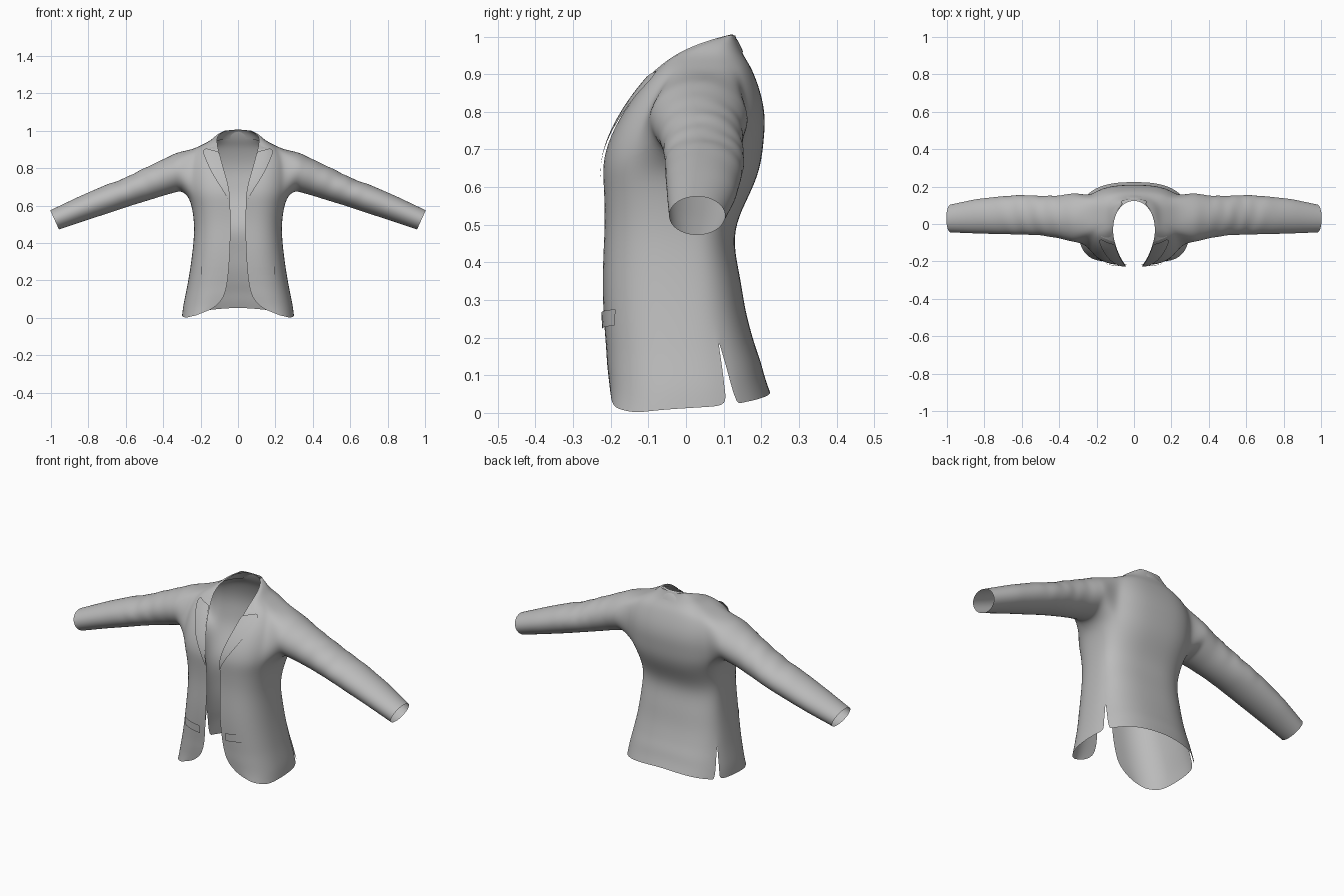
import bpy, bmesh, math
from mathutils import Vector

cube = bpy.data.objects.get("Cube")
if cube:
    bpy.data.objects.remove(cube)

cloth = bpy.data.materials.new("grey_cloth")
cloth.use_nodes = True
grey = (0.5, 0.5, 0.5, 1)
cloth.diffuse_color = grey
shader = cloth.node_tree.nodes["Principled BSDF"]
shader.inputs["Base Color"].default_value = grey
shader.inputs["Roughness"].default_value = 0.8

# Body sections: height, front edge x, front y, side y, half width, back y
SECTIONS = [
    (0, .14, -.2, 0, .3, .225), (.05, .09, -.205, 0, .295, .21),
    (.1, .07, -.21, 0, .285, .2), (.15, .06, -.212, 0, .275, .185),
    (.19, .055, -.215, 0, .268, .175), (.27, .048, -.22, 0, .255, .157),
    (.36, .043, -.222, 0, .243, .145), (.45, .04, -.218, 0, .235, .125),
    (.52, .04, -.215, 0, .236, .138), (.6, .042, -.218, .01, .248, .18),
    (.66, .043, -.222, .02, .268, .2), (.72, .055, -.207, .03, .272, .207),
    (.78, .073, -.178, .04, .27, .212), (.84, .09, -.14, .045, .262, .203),
    (.9, .105, -.09, .05, .235, .182), (.927, .111, -.06, .05, .19, .168),
    (.952, .116, -.03, .05, .14, .152), (.983, .103, .05, .06, .112, .138),
    (1.003, .06, .11, .115, .066, .131),
]
BOX = 0.75            # squareness of the cross-section
COLS = 16
VENT_COL, VENT_ROW = 10, 4
ARM_COLS, ARM_ROWS = (5, 11), (10, 14)


def lerp_table(table, key):
    """Interpolate the rows of a table by their first entry."""
    for a, b in zip(table, table[1:]):
        if key <= b[0]:
            f = (key - a[0]) / (b[0] - a[0])
            return [p + (q - p) * f for p, q in zip(a, b)]
    return list(table[-1])


def body_point(t, section):
    """Point on the left half, t from front edge (0) to back centre (1)."""
    z, edge, front, side, half, back = section
    s = max(math.sin(math.pi * t), 0) ** BOX
    c = abs(math.cos(math.pi * t)) ** BOX
    hem = lerp_table([(0, .045), (.12, .015), (.3, 0), (.62, .02), (1, .055)], t)[1]
    z += hem * max(0, 1 - z / .3)
    if t < .5:
        return Vector((edge + (half - edge) * s, side - (side - front) * c, z))
    return Vector((half * s if t < 1 else 0, side + (back - side) * c, z))


def front_point(x, z, lift):
    """Point on the front panel at x and z, lifted off the cloth."""
    _, edge, front, side, half, _ = lerp_table(SECTIONS, z)
    s = min(max((x - edge) / (half - edge), 0), 1) ** (1 / BOX)
    y = side - (side - front) * max(1 - s * s, 0) ** (BOX / 2)
    return Vector((x, y - lift, z + lift * .4))


def finish(name, bm, levels):
    mesh = bpy.data.meshes.new(name)
    bm.to_mesh(mesh)
    bm.free()
    mesh.materials.append(cloth)
    mesh.shade_smooth()
    obj = bpy.data.objects.new(name, mesh)
    bpy.context.collection.objects.link(obj)
    mirror = obj.modifiers.new("mirror", 'MIRROR')
    mirror.merge_threshold = 0.001
    if levels:
        sub = obj.modifiers.new("smooth", 'SUBSURF')
        sub.levels = sub.render_levels = levels
    return obj


def sheet(name, rows, levels=1):
    """Cloth sheet from rows of points."""
    bm = bmesh.new()
    grid = [[bm.verts.new(p) for p in row] for row in rows]
    for a, b in zip(grid, grid[1:]):
        for k in range(len(a) - 1):
            bm.faces.new((a[k], a[k + 1], b[k + 1], b[k]))
    return finish(name, bm, levels)


# Torso with side vents and an armhole
bm = bmesh.new()
grid = [[bm.verts.new(body_point(c / COLS, s)) for c in range(COLS + 1)]
        for s in SECTIONS]
vent = [bm.verts.new(body_point(VENT_COL / COLS + .045 * (1 - j / VENT_ROW), SECTIONS[j]))
        for j in range(VENT_ROW)]
for j in range(len(SECTIONS) - 1):
    for c in range(COLS):
        if ARM_COLS[0] <= c < ARM_COLS[1] and ARM_ROWS[0] <= j < ARM_ROWS[1]:
            continue
        quad = [grid[j][c], grid[j][c + 1], grid[j + 1][c + 1], grid[j + 1][c]]
        if c == VENT_COL and j < VENT_ROW:
            quad[0] = vent[j]
            if j + 1 < VENT_ROW:
                quad[3] = vent[j + 1]
        bm.faces.new(quad)

# Armhole loop, starting at its lower front corner
(c0, c1), (j0, j1) = ARM_COLS, ARM_ROWS
loop = ([grid[j0][c] for c in range(c0, c1)] + [grid[j][c1] for j in range(j0, j1)]
        + [grid[j1][c] for c in range(c1, c0, -1)]
        + [grid[j][c0] for j in range(j1, j0, -1)])
count = len(loop)

# Sleeve rings: top x, top z, bottom x, bottom z, front y, back y
SLEEVE = [
    (.32, .888, .305, .678, -.1, .168), (.42, .84, .39, .655, -.077, .153),
    (.52, .792, .48, .627, -.062, .152), (.62, .742, .58, .597, -.058, .157),
    (.72, .707, .68, .563, -.056, .15), (.86, .645, .82, .518, -.052, .135),
    (1.004, .576, .957, .472, -.046, .105),
]
STEPS = 3
rings = []
for i in range((len(SLEEVE) - 1) * STEPS + 1):
    k = min(i // STEPS, len(SLEEVE) - 2)
    f = i / STEPS - k
    tx, tz, bx, bz, y0, y1 = [p + (q - p) * f for p, q in zip(SLEEVE[k], SLEEVE[k + 1])]
    centre = Vector(((tx + bx) / 2, (y0 + y1) / 2, (tz + bz) / 2))
    up = Vector(((tx - bx) / 2, 0, (tz - bz) / 2))
    crease = .05 * max(0, 1 - abs(tx - .58) / .25)
    ring = []
    for n in range(count):
        a = math.tau * (n - (c1 - c0) / 2) / count
        puff = 1 + crease * math.sin(i * 2.4 + 2 * a) * (1 - math.cos(a)) / 2
        ring.append(bm.verts.new(centre - up * math.cos(a) * puff
                                 + Vector((0, (y1 - y0) / 2 * math.sin(a) * puff, 0))))
    rings.append(ring)
chain = [loop] + rings
for a, b in zip(chain, chain[1:]):
    for n in range(count):
        m = (n + 1) % count
        bm.faces.new((a[n], a[m], b[m], b[n]))
bmesh.ops.smooth_vert(bm, verts=loop, factor=.5,
                      use_axis_x=True, use_axis_y=True, use_axis_z=True)
finish("jacket_body_and_sleeves", bm, 2)

# Lapels: height and width beyond the front edge
LAPEL = [(.61, .004), (.66, .025), (.72, .052), (.78, .073), (.83, .087),
         (.865, .095), (.885, .075)]
rows = []
for z, width in LAPEL:
    edge = lerp_table(SECTIONS, z)[1]
    rows.append([front_point(edge + width * k / 5, z + .02 * k / 5 * (z > .8), .007)
                 for k in range(6)])
sheet("lapels", rows)

# Turned-down collar: inner roll line and outer edge
ROLL = [(.103, -.1, .895), (.116, -.035, .952), (.104, .045, .986),
        (.064, .108, 1.003), (0, .131, 1.008)]
FALL = [(.19, -.062, .905), (.172, .015, .935), (.14, .095, .942),
        (.08, .142, .954), (0, .157, .962)]
rows = []
for a, b in zip(ROLL, FALL):
    a, b = Vector(a), Vector(b)
    rows.append([a.lerp(b, f) + Vector((0, 0, .03 * f * (1 - f))) for f in (0, .3, .65, 1)])
sheet("collar", rows, 2)

# Pocket flaps
sheet("pocket_flaps", [[front_point(.08 + .115 * k / 6, z + .008 * k / 6, .006)
                        for k in range(7)] for z in (.222, .245, .265)], 0)
